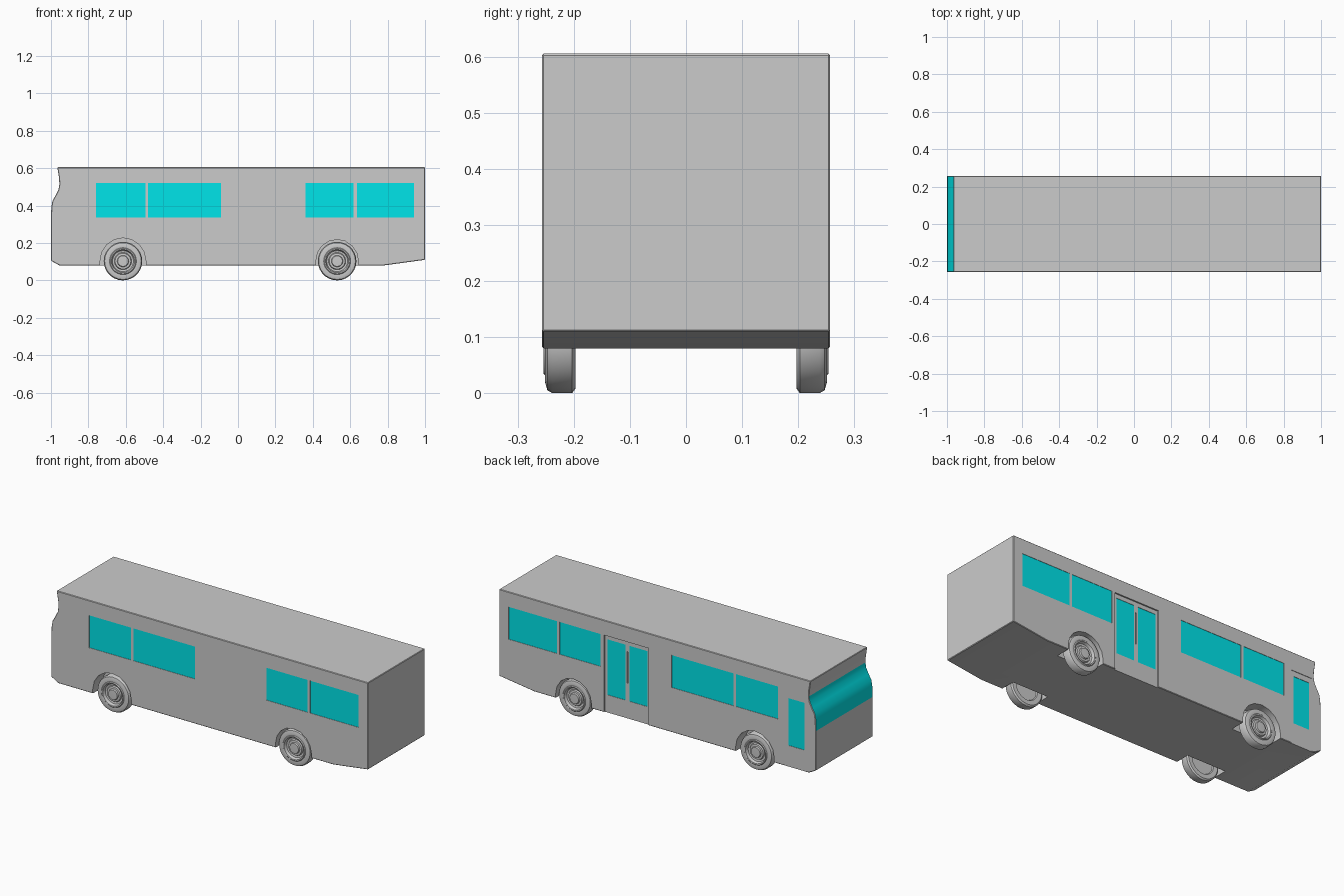
import bpy, bmesh, math

if "Cube" in bpy.data.objects:
    bpy.data.objects.remove(bpy.data.objects["Cube"])

W = 0.257  # half width of the body

glass = bpy.data.materials.new("glass")
glass.diffuse_color = (0.0, 0.78, 0.82, 1)
glass.use_nodes = True
glass.node_tree.nodes["Principled BSDF"].inputs["Base Color"].default_value = glass.diffuse_color


def finish(name, bm):
    bmesh.ops.recalc_face_normals(bm, faces=bm.faces)
    me = bpy.data.meshes.new(name)
    bm.to_mesh(me)
    bm.free()
    ob = bpy.data.objects.new(name, me)
    bpy.context.collection.objects.link(ob)
    return ob


def activate(ob):
    bpy.ops.object.select_all(action='DESELECT')
    ob.select_set(True)
    bpy.context.view_layer.objects.active = ob


def prism(name, pts, y0, y1):
    """Extrude an x-z outline from y0 to y1."""
    bm = bmesh.new()
    a = [bm.verts.new((x, y0, z)) for x, z in pts]
    b = [bm.verts.new((x, y1, z)) for x, z in pts]
    n = len(pts)
    for i in range(n):
        j = (i + 1) % n
        bm.faces.new((a[i], a[j], b[j], b[i]))
    bm.faces.new(a)
    bm.faces.new(b)
    return finish(name, bm)


def rect(x0, x1, z0, z1):
    return [(x0, z0), (x1, z0), (x1, z1), (x0, z1)]


def cut(ob, cutter):
    cutter.hide_render = True
    activate(ob)
    m = ob.modifiers.new("cut", 'BOOLEAN')
    m.operation, m.solver, m.object = 'DIFFERENCE', 'EXACT', cutter
    bpy.ops.object.modifier_apply(modifier=m.name)
    bpy.data.objects.remove(cutter)


# Body shell: side outline with the curved windscreen at the front
outline = [(1, 0.605), (1, 0.11), (0.78, 0.08), (-0.955, 0.08), (-1, 0.105),
           (-1, 0.33), (-0.998, 0.39), (-0.992, 0.425), (-0.975, 0.455),
           (-0.96, 0.485), (-0.955, 0.515), (-0.957, 0.55), (-0.966, 0.605)]
body = prism("bus_body", outline, -W, W)
body.data.materials.append(None)
body.data.materials.append(glass)
for p in body.data.polygons:
    if p.center.x < -0.95 and 0.33 < p.center.z < 0.515 and abs(p.normal.y) < 0.5:
        p.material_index = 1
activate(body)
bev = body.modifiers.new("bevel", 'BEVEL')
bev.width, bev.segments, bev.limit_method = 0.003, 1, 'ANGLE'
bev.angle_limit = math.radians(60)
bpy.ops.object.modifier_apply(modifier=bev.name)

# Wheel arches
axles = [("front", -0.615, 0.122), ("rear", 0.53, 0.113)]
for _, cx, r in axles:
    arc = [(cx + r * math.cos(i * math.pi / 8), 0.105 + r * math.sin(i * math.pi / 8))
           for i in range(9)]
    arch = arc + [(cx - r, 0.0), (cx + r, 0.0)]
    for s in (-1, 1):
        cut(body, prism("arch_cutter", arch, s * (W - 0.085), s * (W + 0.05)))

# Door recesses on the +y side, and the seam between the door leaves
DOOR, FRONT = 0.008, 0.003
cut(body, prism("door_cutter", rect(0.056, 0.338, 0.0, 0.52), W - DOOR, W + 0.05))
cut(body, prism("door_cutter", rect(-0.94, -0.81, 0.0, 0.50), W - FRONT, W + 0.05))
cut(body, prism("seam_cutter", rect(0.192, 0.199, 0.28, 0.46), W - 0.016, W + 0.05))

# Windows: side, x range, z range, depth of the surface they sit in
side_x = [(-0.76, -0.495), (-0.48, -0.09), (0.36, 0.618), (0.635, 0.94)]
windows = [("side_window", s, x0, x1, 0.335, 0.52, 0) for s in (-1, 1) for x0, x1 in side_x]
windows += [("door_window", 1, 0.068, 0.183, 0.18, 0.497, DOOR),
            ("door_window", 1, 0.208, 0.322, 0.18, 0.497, DOOR),
            ("front_door_window", 1, -0.926, -0.825, 0.20, 0.47, FRONT)]
for name, s, x0, x1, z0, z1, d in windows:
    y = W - d
    cut(body, prism("window_cutter", rect(x0, x1, z0, z1), s * (y - 0.004), s * (W + 0.05)))
    pane = prism(name, rect(x0, x1, z0, z1), s * (y - 0.005), s * (y - 0.002))
    pane.data.materials.append(glass)
activate(body)
bpy.ops.object.shade_smooth_by_angle(angle=math.radians(30))

# Wheels: lathed tyre, rim and hub (radius, distance from the bus centre line)
section = [(0, 0.205), (0.066, 0.205), (0.07, 0.198), (0.095, 0.197), (0.103, 0.203),
           (0.103, 0.238), (0.098, 0.247), (0.084, 0.251), (0.072, 0.25),
           (0.068, 0.254), (0.062, 0.253), (0.056, 0.238), (0.046, 0.236),
           (0.042, 0.243), (0.031, 0.244), (0.028, 0.252), (0, 0.253)]
SEG = 28
for label, cx, _ in axles:
    for s, side in ((-1, "right"), (1, "left")):
        bm = bmesh.new()
        vs = [bm.verts.new((cx + r, s * y, 0.103)) for r, y in section]
        vs[0].co.x = vs[-1].co.x = cx
        es = [bm.edges.new(e) for e in zip(vs, vs[1:])]
        bmesh.ops.spin(bm, geom=vs + es, cent=(cx, 0, 0.103), axis=(0, 1, 0),
                       angle=2 * math.pi, steps=SEG)
        bmesh.ops.remove_doubles(bm, verts=bm.verts, dist=0.0002)
        wheel = finish(f"{label}_{side}_wheel", bm)
        activate(wheel)
        bpy.ops.object.shade_smooth_by_angle(angle=math.radians(35))
